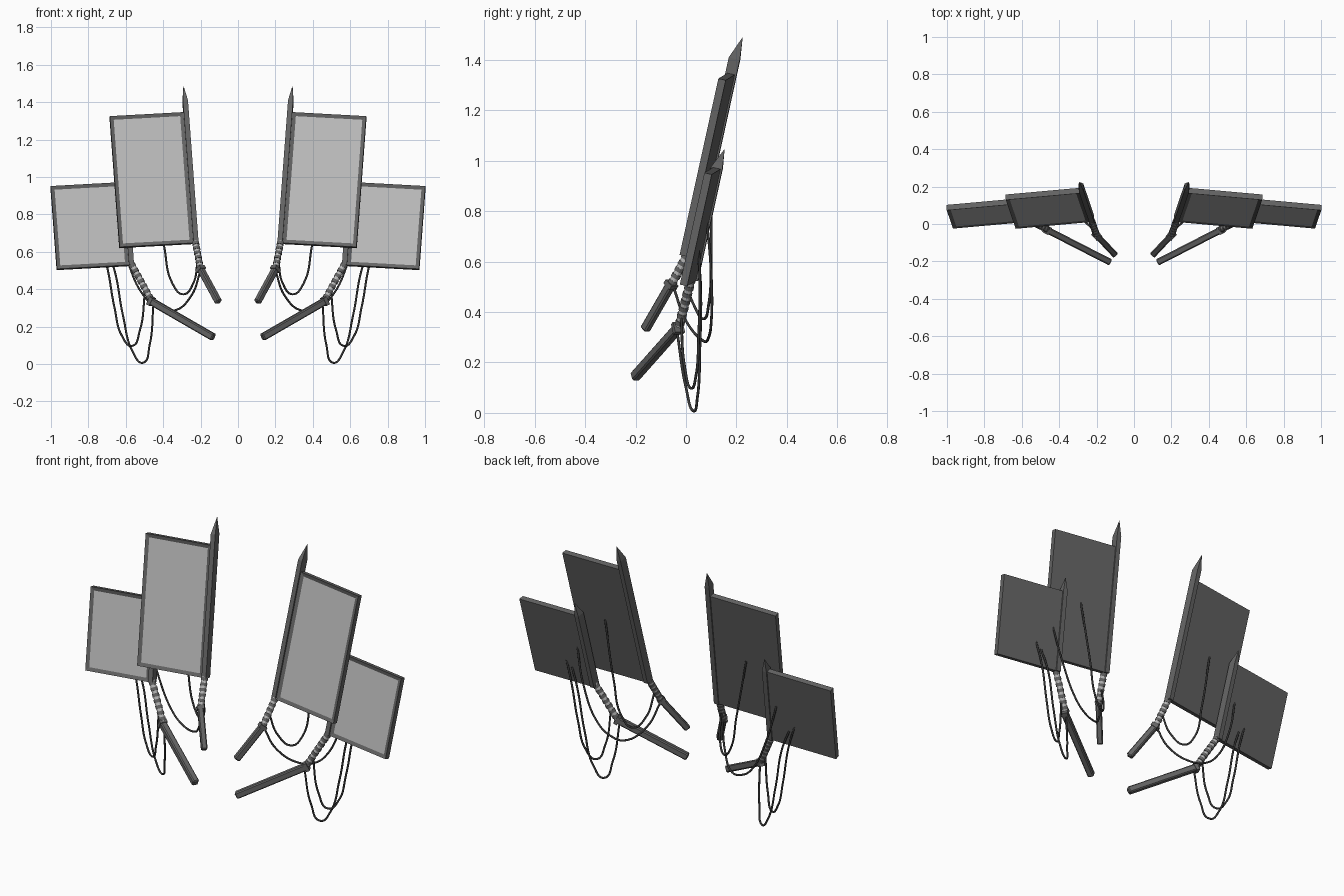
import bpy, bmesh
from mathutils import Vector, Matrix

if "Cube" in bpy.data.objects:
    bpy.data.objects.remove(bpy.data.objects["Cube"])


def material(name, v):
    m = bpy.data.materials.new(name)
    m.diffuse_color = (v, v, v, 1)
    m.use_nodes = True
    m.node_tree.nodes["Principled BSDF"].inputs["Base Color"].default_value = m.diffuse_color
    return m


DARK = material("dark_grey", 0.13)
CABLE = material("cable_dark", 0.04)
LIGHT = material("light_grey", 0.5)

# shared tilt of both panels: across, back, up
R = Vector((1, -0.09, -0.055)).normalized()
U = Vector((0.075, 0.22, 1)).normalized()
TILT = Matrix((R, U.cross(R), U)).transposed().to_4x4()


def finish(name, bm, mats, mirror=True):
    bmesh.ops.recalc_face_normals(bm, faces=bm.faces)
    me = bpy.data.meshes.new(name)
    bm.to_mesh(me)
    bm.free()
    for m in mats:
        me.materials.append(m)
    ob = bpy.data.objects.new(name, me)
    bpy.context.collection.objects.link(ob)
    if mirror:
        ob.modifiers.new("mirror", 'MIRROR').use_mirror_merge = False
    return ob


def box(bm, lo, hi):
    lo, hi = Vector(lo), Vector(hi)
    m = Matrix.Translation((lo + hi) / 2) @ Matrix.Diagonal((*(hi - lo), 1))
    return bmesh.ops.create_cube(bm, size=1, matrix=m)['verts']


def panel(name, origin, w, h):
    # slab with a framed, slightly recessed screen on the front
    bm = bmesh.new()
    box(bm, (0, 0, 0), (w, 0.03, h))
    bm.normal_update()
    front = min(bm.faces, key=lambda f: f.calc_center_median().y)
    bmesh.ops.inset_region(bm, faces=[front], thickness=0.028)
    for v in front.verts:
        v.co.y += 0.006
    front.material_index = 1
    bm.transform(Matrix.Translation(origin) @ TILT)
    return finish(name, bm, [DARK, LIGHT])


def rail(name, origin, h, tip):
    # bar along the inner edge ending in a spike
    bm = bmesh.new()
    box(bm, (-0.027, -0.008, 0), (0, 0.037, h))
    bm.normal_update()
    top = max(bm.faces, key=lambda f: f.calc_center_median().z)
    bmesh.ops.poke(bm, faces=[top])
    bm.verts.ensure_lookup_table()
    bm.verts[-1].co = (-0.012, 0.028, tip)
    bm.transform(Matrix.Translation(origin) @ TILT)
    return finish(name, bm, [DARK])


def along(p0, p1):
    d = Vector(p1) - Vector(p0)
    return Matrix.Translation(p0) @ d.to_track_quat('Z', 'Y').to_matrix().to_4x4(), d.length


def arm(name, p0, p1, w, d):
    bm = bmesh.new()
    m, n = along(p0, p1)
    box(bm, (-w / 2, -d / 2, 0), (w / 2, d / 2, n))
    bmesh.ops.bevel(bm, geom=bm.edges[:], offset=0.006, segments=1, affect='EDGES')
    # collar at the joint
    box(bm, (-w * .6, -d * .6, -0.006), (w * .6, d * .6, 0.014))
    bm.transform(m)
    return finish(name, bm, [DARK])


def neck(name, p0, p1, r, count=6):
    # flexible joint: core with alternating rings
    m, n = along(p0, p1)
    for part, rad, mat in (("core", r * 0.85, LIGHT), ("rings", r, DARK)):
        bm = bmesh.new()
        spans = [(n / 2, n)] if part == "core" else [
            (n * (i + 0.5) / count, n / count * 0.55) for i in range(count)]
        for z, depth in spans:
            bmesh.ops.create_cone(bm, cap_ends=True, segments=12, radius1=rad, radius2=rad,
                                  depth=depth, matrix=Matrix.Translation((0, 0, z)))
        bm.transform(m)
        finish(name + "_" + part, bm, [mat])


def cable(name, pts):
    cu = bpy.data.curves.new(name, 'CURVE')
    cu.dimensions = '3D'
    cu.bevel_depth = 0.0055
    cu.bevel_resolution = 2
    cu.resolution_u = 8
    cu.use_fill_caps = True
    for s in (1, -1):
        sp = cu.splines.new('BEZIER')
        sp.bezier_points.add(len(pts) - 1)
        for b, (x, y, z) in zip(sp.bezier_points, pts):
            b.co = (s * x, y, z)
            b.handle_left_type = b.handle_right_type = 'AUTO'
    cu.materials.append(CABLE)
    bpy.context.collection.objects.link(bpy.data.objects.new(name, cu))


# upper (tall) panels
BIG = Vector((0.238, 0.01, 0.648))
panel("upper_panel", BIG, 0.397, 0.718)
rail("upper_rail", BIG, 0.78, 0.871)
neck("upper_neck", (0.228, 0.02, 0.655), (0.2, -0.06, 0.505), 0.019)
arm("upper_arm", (0.202, -0.058, 0.512), (0.103, -0.163, 0.33), 0.033, 0.035)

# lower (short) panels
SMALL = Vector((0.583, 0.01, 0.53))
panel("lower_panel", SMALL, 0.387, 0.455)
rail("lower_rail", SMALL, 0.457, 0.537)
neck("lower_neck", (0.572, 0.023, 0.54), (0.465, -0.027, 0.345), 0.019, 7)
arm("lower_arm", (0.468, -0.03, 0.338), (0.13, -0.203, 0.143), 0.036, 0.038)

# hanging cables
cable("upper_cable", [(.455, .095, .97), (.395, .1, .63), (.35, .09, .43), (.294, .07, .373),
                      (.24, .03, .43), (.215, -.02, .57)])
cable("linking_cable", [(.65, .08, .79), (.59, .1, .55), (.50, .1, .36), (.43, .09, .30),
                        (.345, .07, .285), (.25, .0, .365), (.2, -.05, .5)])
cable("lower_cable_short", [(.74, .05, .66), (.70, .055, .52), (.66, .05, .3), (.62, .04, .15),
                            (.567, .02, .097), (.525, -.005, .18), (.497, -.02, .39)])
cable("lower_cable_long", [(.70, .05, .61), (.66, .058, .5), (.615, .055, .26), (.56, .045, .06),
                           (.51, .03, .007), (.473, 0, .1), (.452, -.035, .32)])
